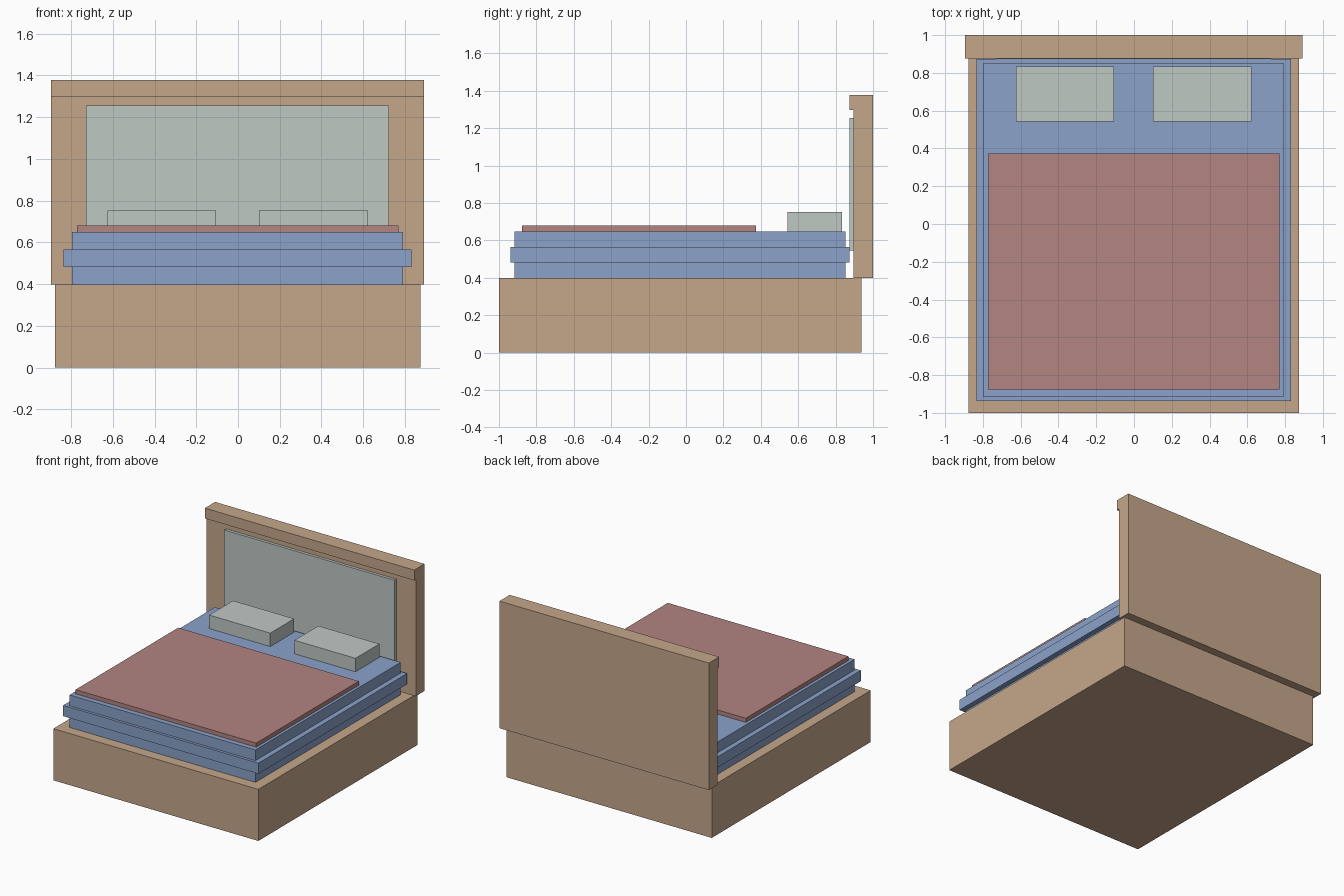
import bpy
import bmesh

if "Cube" in bpy.data.objects:
    bpy.data.objects.remove(bpy.data.objects["Cube"])


def material(name, rgb):
    m = bpy.data.materials.new(name)
    m.diffuse_color = (*rgb, 1.0)
    m.use_nodes = True
    m.node_tree.nodes["Principled BSDF"].inputs["Base Color"].default_value = m.diffuse_color
    return m


wood = material("light_wood", (0.558, 0.386, 0.254))
blue = material("mattress_blue", (0.258, 0.361, 0.591))
red = material("blanket_red", (0.445, 0.235, 0.216))
grey = material("pale_grey", (0.521, 0.578, 0.552))


def extrude_profile(name, profile, x0, x1, mat):
    """Extrude a closed (y, z) profile along x from x0 to x1."""
    bm = bmesh.new()
    face = bm.faces.new([bm.verts.new((x0, y, z)) for y, z in profile])
    ext = bmesh.ops.extrude_face_region(bm, geom=[face])
    moved = [v for v in ext["geom"] if isinstance(v, bmesh.types.BMVert)]
    bmesh.ops.translate(bm, verts=moved, vec=(x1 - x0, 0, 0))
    bmesh.ops.recalc_face_normals(bm, faces=bm.faces)
    mesh = bpy.data.meshes.new(name)
    bm.to_mesh(mesh)
    bm.free()
    mesh.materials.append(mat)
    obj = bpy.data.objects.new(name, mesh)
    bpy.context.collection.objects.link(obj)
    return obj


def box(name, x, y, z, mat):
    profile = [(y[0], z[0]), (y[1], z[0]), (y[1], z[1]), (y[0], z[1])]
    return extrude_profile(name, profile, x[0], x[1], mat)


# Solid bed base
box("bed_base", (-0.876, 0.874), (-1.0, 0.937), (0.0, 0.398), wood)

# Headboard with an overhanging top rail
extrude_profile("headboard",
                [(0.895, 0.398), (1.0, 0.398), (1.0, 1.378),
                 (0.875, 1.378), (0.875, 1.298), (0.895, 1.298)],
                -0.895, 0.892, wood)

# Padded panel on the front of the headboard
box("headboard_panel", (-0.729, 0.724), (0.873, 0.896), (0.545, 1.255), grey)

# Mattress and the wider band around its middle
box("mattress", (-0.796, 0.791), (-0.917, 0.853), (0.398, 0.648), blue)
box("mattress_band", (-0.835, 0.831), (-0.938, 0.874), (0.482, 0.565), blue)

# Blanket
box("blanket", (-0.772, 0.769), (-0.877, 0.374), (0.648, 0.68), red)

# Pair of pillows
for side, x0 in (("left", -0.626), ("right", 0.101)):
    box("pillow_" + side, (x0, x0 + 0.521), (0.543, 0.834), (0.648, 0.752), grey)
